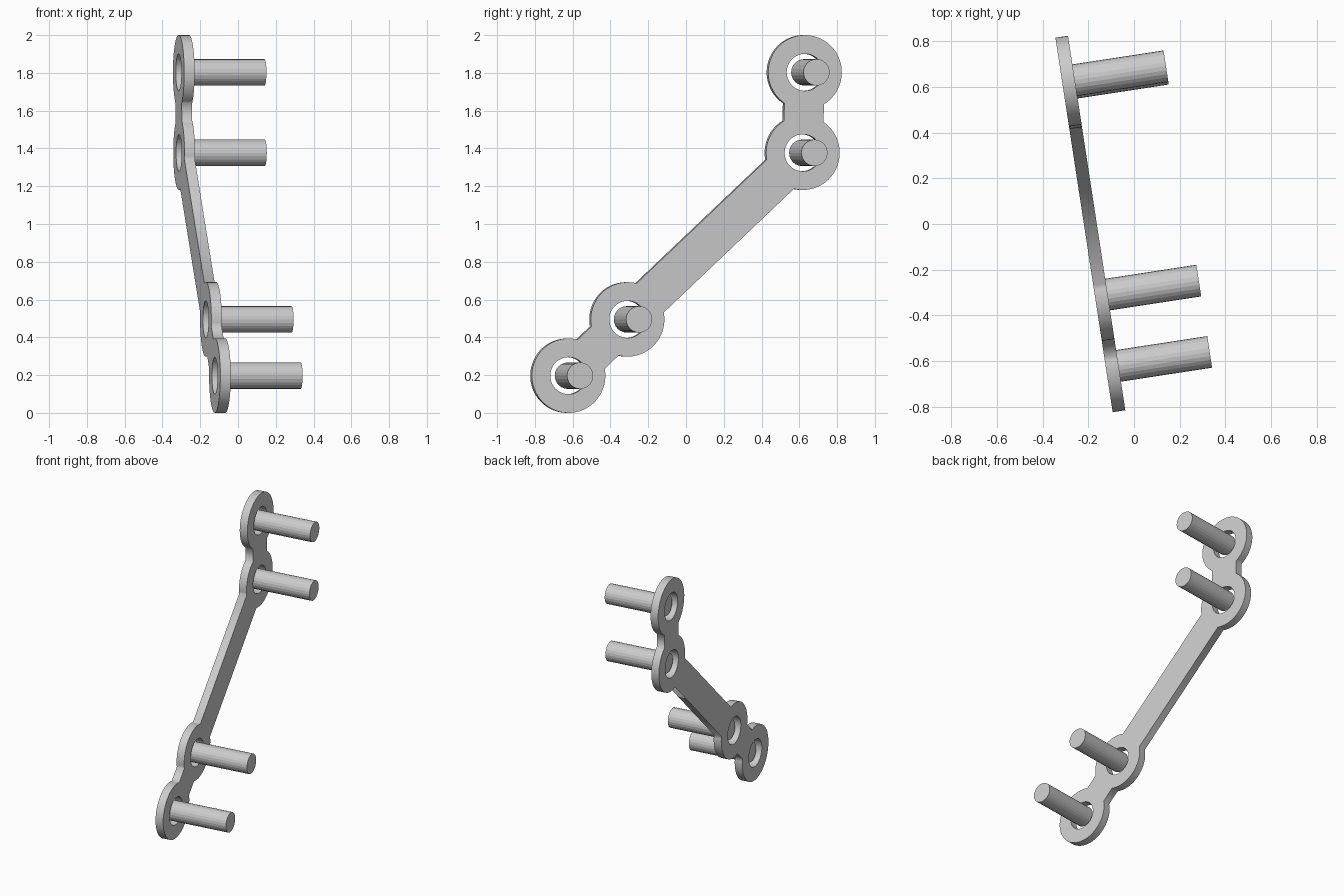
import bpy
import bmesh
from math import asin, atan2, cos, pi, radians, sin, tau
from mathutils import Matrix, Vector

cube = bpy.data.objects.get("Cube")
if cube:
    bpy.data.objects.remove(cube, do_unlink=True)

# Plate frame: local x runs along the plate, y is up, z is the plate normal
TURN = radians(8.7)
FRAME = Matrix.Rotation(TURN, 4, 'Z') @ Matrix(
    ((0, 0, 1, 0), (1, 0, 0, 0), (0, 1, 0, 0), (0, 0, 0, 1)))

EYES = [Vector(p) for p in ((0.662, 1.803), (0.651, 1.377), (-0.288, 0.495), (-0.604, 0.197))]
RING_R, HOLE_R, PEG_R = 0.197, 0.098, 0.07
BAR_HALF = 0.106
THICKNESS = 0.056
PLATE_N = -0.189
PEG_END = 0.243


def arc(centre, radius, start, sweep, count):
    return [centre + radius * Vector((cos(start + sweep * i / count), sin(start + sweep * i / count)))
            for i in range(count + 1)]


def heading(a, b):
    return atan2(b.y - a.y, b.x - a.x)


def plate_outline():
    """Walk down the chain of eyes and back, joining ring arcs with straight bar edges."""
    half = asin(BAR_HALF / RING_R)
    walk = EYES + EYES[-2:0:-1]
    points = []
    for i, eye in enumerate(walk):
        start = heading(eye, walk[i - 1]) + half
        end = heading(eye, walk[(i + 1) % len(walk)]) - half
        sweep = (end - start) % tau
        points += arc(eye, RING_R, start, sweep, max(4, round(sweep / tau * 64)))
    return points


def add_loop(curve, points):
    spline = curve.splines.new('POLY')
    spline.points.add(len(points) - 1)
    for target, p in zip(spline.points, points):
        target.co = (p.x, p.y, 0, 1)
    spline.use_cyclic_u = True


# Plate with four drilled eyes
curve = bpy.data.curves.new("plate", 'CURVE')
curve.dimensions = '2D'
curve.fill_mode = 'BOTH'
curve.extrude = THICKNESS / 2
add_loop(curve, plate_outline())
for eye in EYES:
    add_loop(curve, arc(eye, HOLE_R, 0, tau, 48)[:-1])
plate = bpy.data.objects.new("plate", curve)
bpy.context.collection.objects.link(plate)
plate.matrix_world = FRAME @ Matrix.Translation((0, 0, PLATE_N))
bpy.ops.object.select_all(action='DESELECT')
plate.select_set(True)
bpy.context.view_layer.objects.active = plate
bpy.ops.object.convert(target='MESH')

# Pegs standing in the middle of each eye
for name, eye in zip(("top", "upper", "lower", "bottom"), EYES):
    mesh = bpy.data.meshes.new(name + "_peg")
    bm = bmesh.new()
    bmesh.ops.create_cone(bm, cap_ends=True, segments=24, radius1=PEG_R, radius2=PEG_R,
                          depth=PEG_END - PLATE_N)
    bm.to_mesh(mesh)
    bm.free()
    peg = bpy.data.objects.new(name + "_peg", mesh)
    bpy.context.collection.objects.link(peg)
    peg.matrix_world = FRAME @ Matrix.Translation((eye.x, eye.y, (PEG_END + PLATE_N) / 2))
